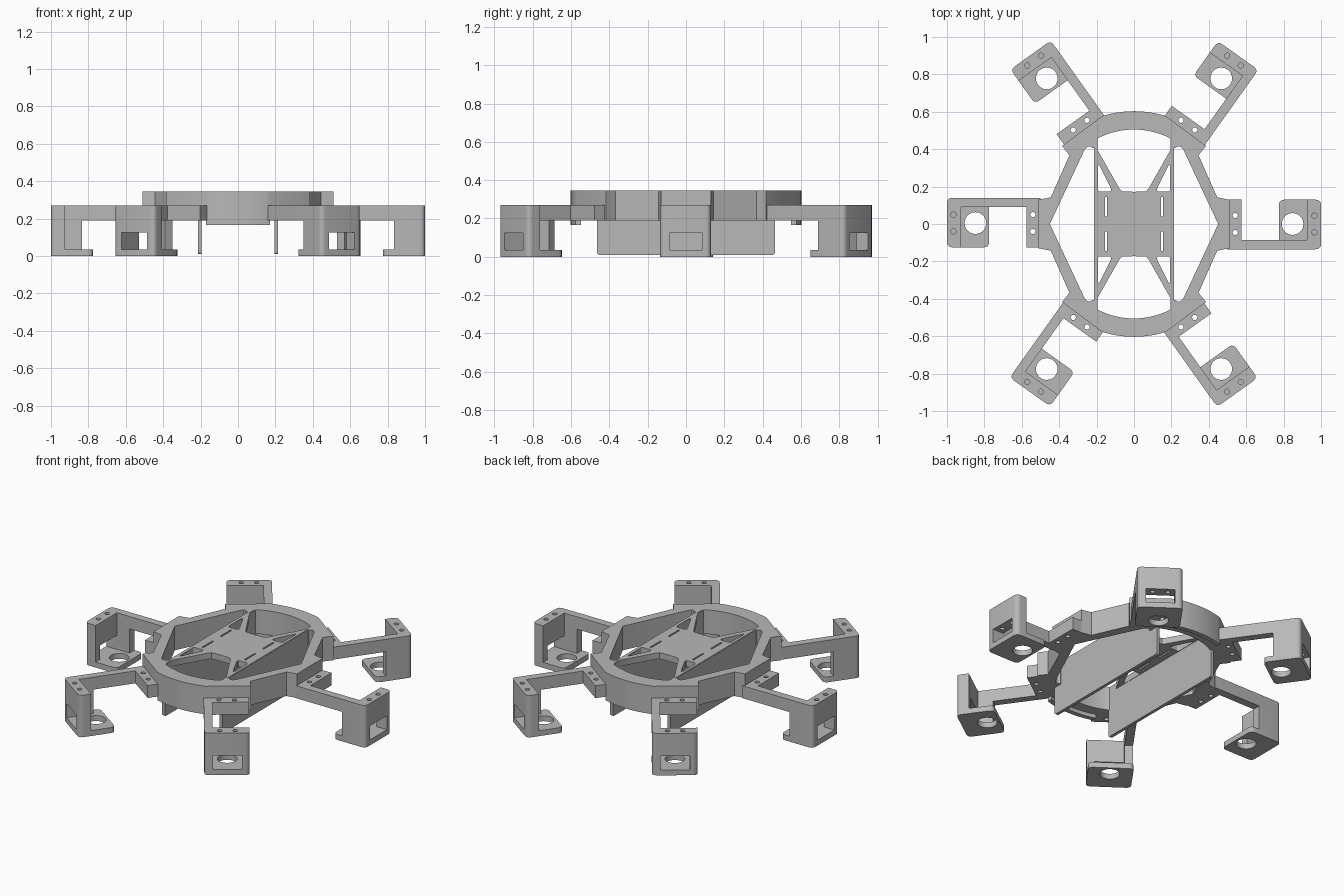
import bpy, bmesh, math
from mathutils import Matrix, Vector

if "Cube" in bpy.data.objects:
    bpy.data.objects.remove(bpy.data.objects["Cube"], do_unlink=True)

grey = bpy.data.materials.new("plain grey")
grey.use_nodes = True
colour = (0.48, 0.48, 0.48, 1)
grey.diffuse_color = colour
grey.node_tree.nodes["Principled BSDF"].inputs["Base Color"].default_value = colour


def rounded(points):
    """Outline from (x, y) or (x, y, corner size) points."""
    out = []
    for i, p in enumerate(points):
        c = Vector(p[:2])
        if len(p) < 3:
            out.append(c)
            continue
        a = Vector(points[i - 1][:2])
        b = Vector(points[(i + 1) % len(points)][:2])
        a = c + (a - c).normalized() * p[2]
        b = c + (b - c).normalized() * p[2]
        for k in range(6):
            t = k / 5
            out.append(a * (1 - t) ** 2 + c * 2 * t * (1 - t) + b * t * t)
    return out


def circle(x, y, r, n=32):
    return [Vector((x + r * math.cos(math.tau * k / n), y + r * math.sin(math.tau * k / n)))
            for k in range(n)]


def box(x0, x1, y0, y1):
    return rounded([(x0, y0), (x1, y0), (x1, y1), (x0, y1)])


def arc(half, edge, top, n=8):
    """Shallow arch from (half, edge) up to (0, top)."""
    r = (half ** 2 + (top - edge) ** 2) / (2 * (top - edge))
    end = math.asin(half / r)
    return [Vector((r * math.sin(end * (1 - k / n)), top - r + r * math.cos(end * (1 - k / n))))
            for k in range(n + 1)]


def four_way(quarter):
    """Mirror a quarter outline, running from the x axis to the y axis."""
    q = [Vector(p[:2]) for p in quarter]
    half = q + [Vector((-p.x, p.y)) for p in reversed(q)]
    full = half + [Vector((p.x, -p.y)) for p in reversed(half)]
    out = []
    for p in full:
        if not out or (p - out[-1]).length > 1e-5:
            out.append(p)
    if (out[0] - out[-1]).length < 1e-5:
        out.pop()
    return out


def build(name, plates):
    """One object from flat plates, each (outline and holes, bottom, top)."""
    bm = bmesh.new()
    for loops, z0, z1 in plates:
        curve = bpy.data.curves.new("outline", "CURVE")
        curve.dimensions = "2D"
        curve.fill_mode = "BOTH"
        curve.extrude = (z1 - z0) / 2
        for loop in loops:
            s = curve.splines.new("POLY")
            s.points.add(len(loop) - 1)
            for point, p in zip(s.points, loop):
                point.co = (p.x, p.y, 0, 1)
            s.use_cyclic_u = True
        temp = bpy.data.objects.new("outline", curve)
        mesh = bpy.data.meshes.new_from_object(temp)
        mesh.transform(Matrix.Translation((0, 0, (z0 + z1) / 2)))
        part = bmesh.new()
        part.from_mesh(mesh)
        bmesh.ops.remove_doubles(part, verts=part.verts, dist=1e-5)
        bmesh.ops.recalc_face_normals(part, faces=part.faces)
        part.to_mesh(mesh)
        part.free()
        bm.from_mesh(mesh)
        bpy.data.objects.remove(temp)
        bpy.data.curves.remove(curve)
        bpy.data.meshes.remove(mesh)
    for f in bm.faces:
        f.material_index = 0
    mesh = bpy.data.meshes.new(name)
    bm.to_mesh(mesh)
    bm.free()
    mesh.materials.clear()
    mesh.materials.append(grey)
    ob = bpy.data.objects.new(name, mesh)
    bpy.context.collection.objects.link(ob)
    bpy.ops.object.select_all(action="DESELECT")
    ob.select_set(True)
    bpy.context.view_layer.objects.active = ob
    bpy.ops.object.shade_smooth_by_angle(angle=math.radians(30))
    return ob


# Heights
TOP, BASE, ARM_TOP = 0.345, 0.19, 0.27

# Body ring with its large opening
outer = four_way([(0.51, 0), (0.51, 0.13), (0.445, 0.143), (0.345, 0.368), (0.385, 0.418)]
                 + arc(0.17, 0.577, 0.603))
inner = four_way([(0.45, 0), (0.265, 0.395), (0.25, 0.413), (0.235, 0.416), (0.22, 0.405),
                  (0.2, 0.41), (0.2, 0.45)] + arc(0.19, 0.46, 0.505))
build("body_ring", [([outer, inner], BASE, TOP)])

# Curved lips below the front and back
for name, side in (("front_lip", -1), ("back_lip", 1)):
    edge = arc(0.17, 0.577, 0.603)
    edge += [Vector((-p.x, p.y)) for p in reversed(edge[:-1])]
    strip = edge + [p - Vector((0, 0.03)) for p in reversed(edge)]
    build(name, [([[Vector((p.x, p.y * side)) for p in strip]], 0.165, BASE)])

# Cross-shaped deck with triangular cut-outs and strap slots
loops = [four_way([(0.21, 0), (0.21, 0.43), (0.2, 0.43), (0.2, 0.405),
                   (0.078, 0.19), (0.065, 0.175), (0, 0.172)])]
for sx in (-1, 1):
    for sy in (-1, 1):
        loops.append(rounded([(0.193 * sx, 0.33 * sy, 0.03), (0.193 * sx, 0.173 * sy, 0.015),
                              (0.115 * sx, 0.173 * sy, 0.025)]))
        x, y0, y1 = 0.15 * sx, 0.04 * sy, 0.145 * sy
        loops.append(box(x - 0.005, x + 0.005, y0, y1))
build("deck", [(loops, TOP - 0.04, TOP)])

# Long upright fins below the deck
for name, x in (("right_fin", -0.205), ("left_fin", 0.205)):
    fin = build(name, [([rounded([(-0.465, 0.01, 0.015), (0.465, 0.01, 0.015),
                                  (0.465, TOP - 0.002), (-0.465, TOP - 0.002)])], -0.01, 0.01)])
    fin.data.transform(Matrix.Translation((x, 0, 0))
                       @ Matrix.Rotation(math.pi / 2, 4, "Z")
                       @ Matrix.Rotation(math.pi / 2, 4, "X"))

# Leg: mount, offset arm, end wall with window, and foot with round hole
IN, OUT, ARM, WALL, R = -0.135, 0.13, -0.085, 0.925, 0.03
end_bolts = [circle(0.965, y, 0.014, 16) for y in (-0.045, 0.045)]
mount_bolts = [circle(0.541, y, 0.014, 16) for y in (-0.045, 0.045)]
end = [(1, IN, R), (1, OUT, R), (WALL, OUT), (WALL, ARM)]
arm = rounded([(0.5, IN)] + end + [(0.575, ARM), (0.575, OUT), (0.5, OUT)])
wall = rounded([(0.835, IN)] + end + [(0.835, ARM)])
cheek = rounded([(0.835, IN), (1, IN, R), (1, ARM), (0.835, ARM)])
post = rounded([(WALL, 0.085), (1, 0.085), (1, OUT, R), (WALL, OUT)])
foot = rounded([(0.775, IN, R), (1, IN, R), (1, OUT, R), (0.775, OUT, R)])
leg = build("left_middle_leg", [
    ([arm] + end_bolts + mount_bolts, BASE, ARM_TOP),
    ([wall] + end_bolts, 0.125, BASE),
    ([cheek], 0.035, 0.125),
    ([post], 0.035, 0.125),
    ([foot, circle(0.848, 0, 0.058, 40)], 0, 0.035),
])

# The other five legs, turned around the body
for name, angle, x, y in (("left_back_leg", 54.5, -0.026, 0.088),
                          ("right_back_leg", 125.5, 0.026, 0.088),
                          ("right_middle_leg", 180, 0, 0.005),
                          ("right_front_leg", 234.5, 0.026, -0.085),
                          ("left_front_leg", 305.5, -0.026, -0.085)):
    copy = bpy.data.objects.new(name, leg.data)
    bpy.context.collection.objects.link(copy)
    copy.location = (x, y, 0)
    copy.rotation_euler.z = math.radians(angle)
